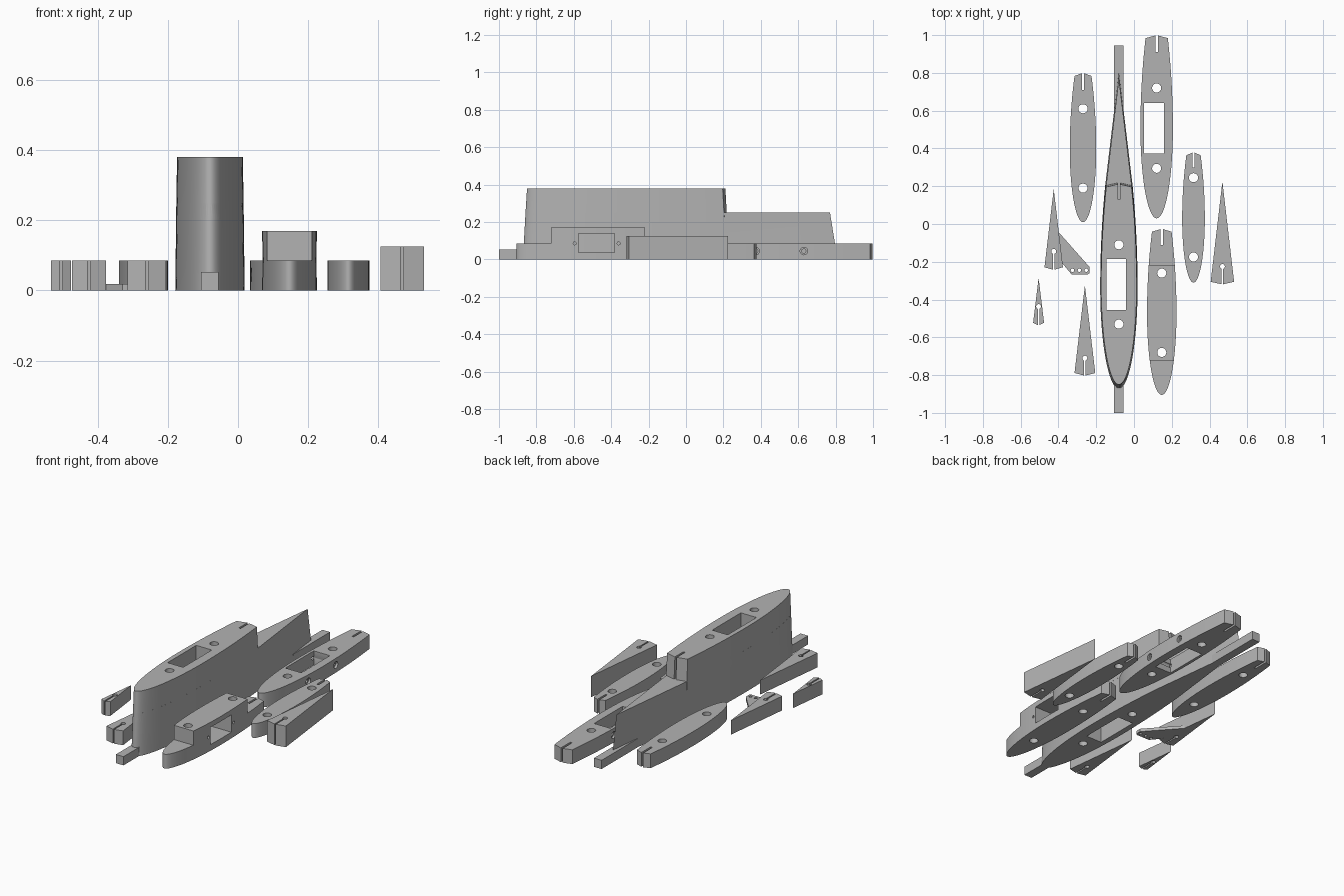
import bpy, bmesh, math

if "Cube" in bpy.data.objects:
    bpy.data.objects.remove(bpy.data.objects["Cube"])

grey = bpy.data.materials.new("plain_grey")
grey.diffuse_color = (0.45, 0.45, 0.45, 1)
grey.use_nodes = True
grey.node_tree.nodes["Principled BSDF"].inputs["Base Color"].default_value = grey.diffuse_color


def loft(name, levels):
    """Solid from matching (z, outline) levels."""
    bm = bmesh.new()
    rings = [[bm.verts.new((x, y, z)) for x, y in pts] for z, pts in levels]
    n = len(rings[0])
    bm.faces.new(rings[0][::-1])
    bm.faces.new(rings[-1])
    for a, b in zip(rings, rings[1:]):
        for i in range(n):
            j = (i + 1) % n
            bm.faces.new((a[i], a[j], b[j], b[i]))
    bmesh.ops.recalc_face_normals(bm, faces=bm.faces)
    me = bpy.data.meshes.new(name)
    bm.to_mesh(me)
    bm.free()
    me.materials.append(grey)
    ob = bpy.data.objects.new(name, me)
    bpy.context.collection.objects.link(ob)
    return ob


def prism(name, pts, z0, z1):
    return loft(name, [(z0, pts), (z1, pts)])


def box(x0, x1, y0, y1, z0, z1, name="cutter"):
    return prism(name, [(x0, y0), (x1, y0), (x1, y1), (x0, y1)], z0, z1)


def pin(x, y, r):
    """Upright round cutter."""
    return prism("cutter", [(x + r * math.cos(k * math.tau / 32), y + r * math.sin(k * math.tau / 32))
                            for k in range(32)], -0.1, 0.6)


def side_pin(x0, x1, y, z, r):
    """Round cutter lying along x."""
    ob = prism("cutter", [(r * math.cos(k * math.tau / 24), r * math.sin(k * math.tau / 24))
                          for k in range(24)], 0, x1 - x0)
    for v in ob.data.vertices:
        a, b, c = v.co
        v.co = (x0 + c, y + a, z + b)
    return ob


def combine(ob, others, op='DIFFERENCE'):
    bpy.context.view_layer.objects.active = ob
    for c in others:
        m = ob.modifiers.new("bool", 'BOOLEAN')
        m.operation, m.solver, m.object = op, 'EXACT', c
        bpy.ops.object.modifier_apply(modifier=m.name)
        bpy.data.objects.remove(c)


def foil(cx, y0, y1, wm, we, tip=None, n=28):
    """Rounded nose at y0, widest halfway, then a blunt V end at y1 or a sharp tip."""
    ys = y1 - 0.016 if tip is None else y1
    mid = (y0 + ys) / 2
    half = []
    for i in range(1, n + 1):
        a = math.pi / 2 * i / n
        half.append((wm * math.sin(a), mid - (mid - y0) * math.cos(a)))
    for i in range(1, 13):
        s = i / 12
        half.append((wm - (wm - we) * s * s, mid + (ys - mid) * s))
    end = y1 if tip is None else tip
    return ([(cx, y0)] + [(cx + w, y) for w, y in half] + [(cx, end)]
            + [(cx - w, y) for w, y in reversed(half)])


def slot(cx, y0, y1, z0=-0.1, w=0.006):
    return box(cx - w, cx + w, y0, y1, z0, 0.6)


# Foil bodies: name, centre x, nose y, end y, half width, end half width, slot start, pin holes
H = 0.085
bodies = {}
for name, cx, y0, y1, wm, we, sl, holes in (
        ("left_body", -0.27, 0.01, 0.80, 0.07, 0.045, 0.71, (0.61, 0.19)),
        ("pocket_body", 0.12, 0.03, 1.0, 0.086, 0.059, 0.91, (0.72, 0.295)),
        ("small_body", 0.315, -0.31, 0.38, 0.06, 0.038, 0.30, (0.245, -0.175)),
        ("block_body", 0.147, -0.905, -0.025, 0.078, 0.052, -0.11, (-0.26, -0.68))):
    raised = name == "block_body"
    ob = prism(name, foil(cx, y0, y1, wm, we), 0, 0.17 if raised else H)
    cuts = [slot(cx, sl, y1 + 0.05)] + [pin(cx, y, 0.024) for y in holes]
    if raised:
        # raised middle with a window and screw holes through the side
        cuts += [box(0, 0.3, -1, -0.722, H, 0.3), box(0, 0.3, -0.22, 0.1, H, 0.3),
                 box(0, 0.3, -0.576, -0.383, 0.037, 0.14)]
        cuts += [side_pin(0, 0.3, y, 0.086, 0.008) for y in (-0.595, -0.36)]
    if name == "pocket_body":
        # through pocket with stepped side holes
        cuts.append(box(0.052, 0.158, 0.372, 0.64, -0.1, 0.3))
        for y in (0.373, 0.63):
            cuts += [side_pin(0, 0.3, y, 0.045, 0.011), side_pin(0.19, 0.3, y, 0.045, 0.02),
                     side_pin(0, 0.05, y, 0.045, 0.02)]
    combine(ob, cuts)
    bodies[name] = ob

# Main hull: long tapered lower part with a taller blunt upper part
CX = -0.08
hull = loft("main_hull", [(0, foil(CX, -0.872, 0.2, 0.099, 0.073, 0.81)),
                          (0.25, foil(CX, -0.858, 0.2, 0.096, 0.068, 0.77))])
upper = loft("upper", [(0.2, foil(CX, -0.861, 0.222, 0.0965, 0.07)),
                       (0.38, foil(CX, -0.85, 0.212, 0.094, 0.067))])
combine(hull, [upper], 'UNION')
combine(hull, [slot(CX, 0.13, 0.3, 0.25), pin(CX, -0.11, 0.024), pin(CX, -0.53, 0.024),
               box(-0.146, -0.043, -0.455, -0.185, -0.1, 0.6)])

# Square bar stubs at both ends of the hull
box(CX - 0.025, CX + 0.025, -1, -0.85, 0, 0.052, "front_bar")
box(CX - 0.025, CX + 0.025, 0.6, 0.945, 0, 0.052, "rear_bar")

# Wedge fins: name, centre x, tip y, base y, half width, hole y, height
for name, cx, tip, base, w, hy, h in (
        ("right_fin", 0.468, 0.225, -0.32, 0.062, -0.225, 0.126),
        ("lower_fin", -0.26, -0.325, -0.803, 0.055, -0.71, H),
        ("tiny_fin", -0.505, -0.285, -0.537, 0.029, -0.437, H),
        ("left_fin", -0.425, 0.185, -0.243, 0.049, -0.145, H)):
    ob = prism(name, [(cx, tip), (cx - w, base + 0.014), (cx, base), (cx + w, base + 0.014)], 0, h)
    combine(ob, [pin(cx, hy, 0.013), slot(cx, base - 0.05, hy, w=0.004)])

# Thin horn plate with three holes beside the left fin
horn = prism("horn_plate", [(-0.40, -0.042), (-0.235, -0.228), (-0.235, -0.26),
                            (-0.245, -0.267), (-0.33, -0.267), (-0.378, -0.21)], 0, 0.018)
combine(horn, [pin(x, -0.245, 0.009) for x in (-0.326, -0.289, -0.253)])

# Smooth the curved sides, keep edges sharp
bpy.ops.object.select_all(action='DESELECT')
for ob in bpy.context.collection.objects:
    ob.select_set(True)
    bpy.context.view_layer.objects.active = ob
bpy.ops.object.shade_smooth_by_angle(angle=math.radians(25))
